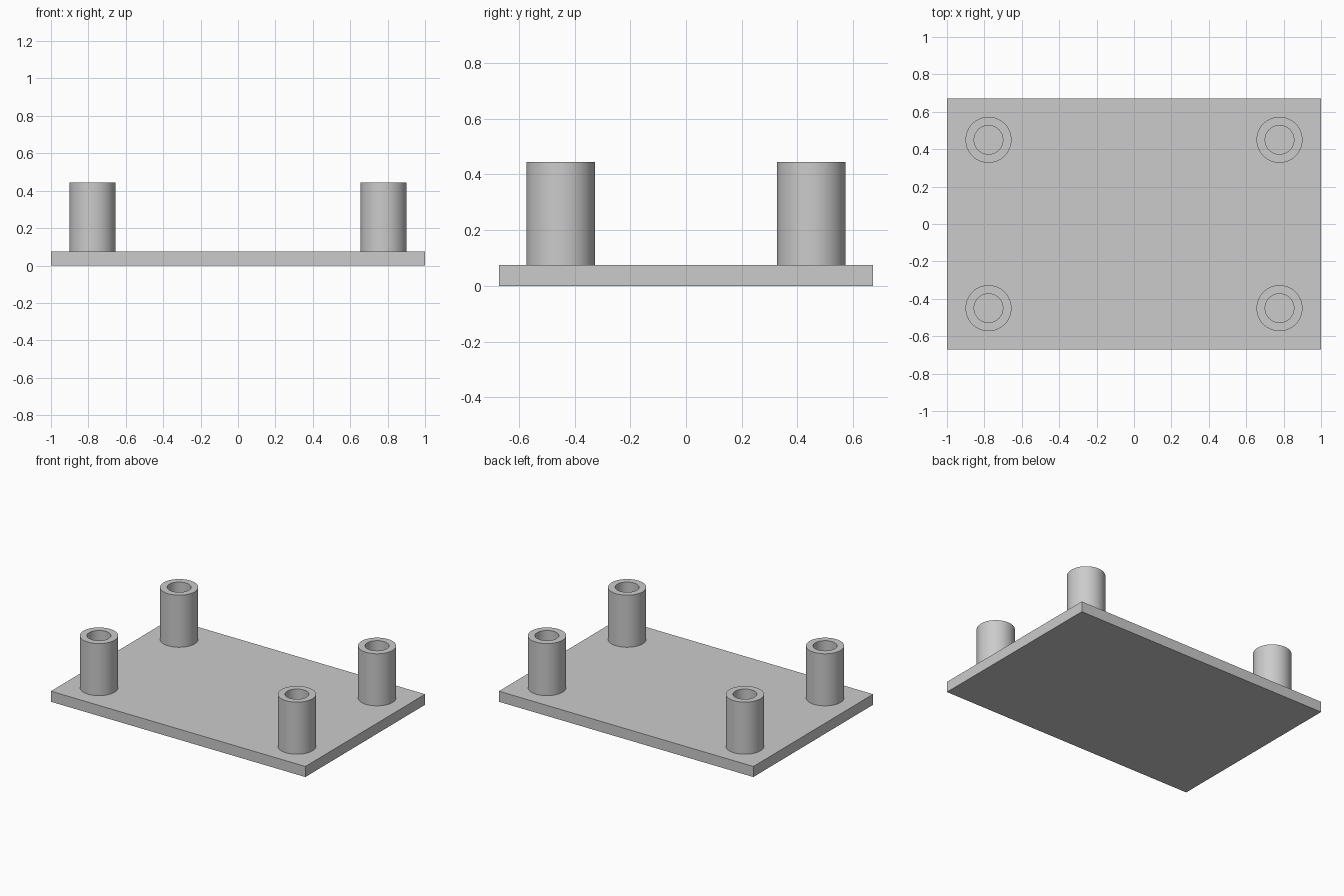
import bpy
import bmesh
import math

cube = bpy.data.objects.get("Cube")
if cube:
    bpy.data.objects.remove(cube, do_unlink=True)

PLATE_X, PLATE_Y, PLATE_Z = 2.0, 1.344, 0.075
POST_X, POST_Y, POST_TOP = 0.778, 0.45, 0.445
OUTER, BORE = 0.123, 0.077

grey = bpy.data.materials.new("plain grey")
grey.use_nodes = True
colour = (0.6, 0.6, 0.6, 1)
grey.diffuse_color = colour
grey.node_tree.nodes["Principled BSDF"].inputs["Base Color"].default_value = colour


def add_object(name, bm, location):
    bmesh.ops.recalc_face_normals(bm, faces=bm.faces)
    mesh = bpy.data.meshes.new(name)
    bm.to_mesh(mesh)
    bm.free()
    mesh.materials.append(grey)
    obj = bpy.data.objects.new(name, mesh)
    obj.location = location
    bpy.context.collection.objects.link(obj)
    return obj


# Base plate
bm = bmesh.new()
bmesh.ops.create_cube(bm, size=1)
bmesh.ops.scale(bm, vec=(PLATE_X, PLATE_Y, PLATE_Z), verts=bm.verts)
add_object("base_plate", bm, (0, 0, PLATE_Z / 2))


# Hollow post: wall profile turned around the post axis
def add_post(name, x, y):
    bm = bmesh.new()
    height = POST_TOP - PLATE_Z
    profile = [(BORE, 0), (BORE, height), (OUTER, height), (OUTER, 0)]
    verts = [bm.verts.new((r, 0, z)) for r, z in profile]
    edges = [bm.edges.new(pair) for pair in zip(verts, verts[1:])]
    bmesh.ops.spin(bm, geom=verts + edges, cent=(0, 0, 0), axis=(0, 0, 1),
                   angle=math.tau, steps=64, use_merge=True)
    bmesh.ops.remove_doubles(bm, verts=bm.verts, dist=0.0001)
    post = add_object(name, bm, (x, y, PLATE_Z))
    bpy.ops.object.select_all(action="DESELECT")
    post.select_set(True)
    bpy.context.view_layer.objects.active = post
    bpy.ops.object.shade_smooth_by_angle(angle=math.radians(30))


# One post near each corner
for end, sy in (("front", -1), ("back", 1)):
    for side, sx in (("left", 1), ("right", -1)):
        add_post(f"{end}_{side}_post", sx * POST_X, sy * POST_Y)
